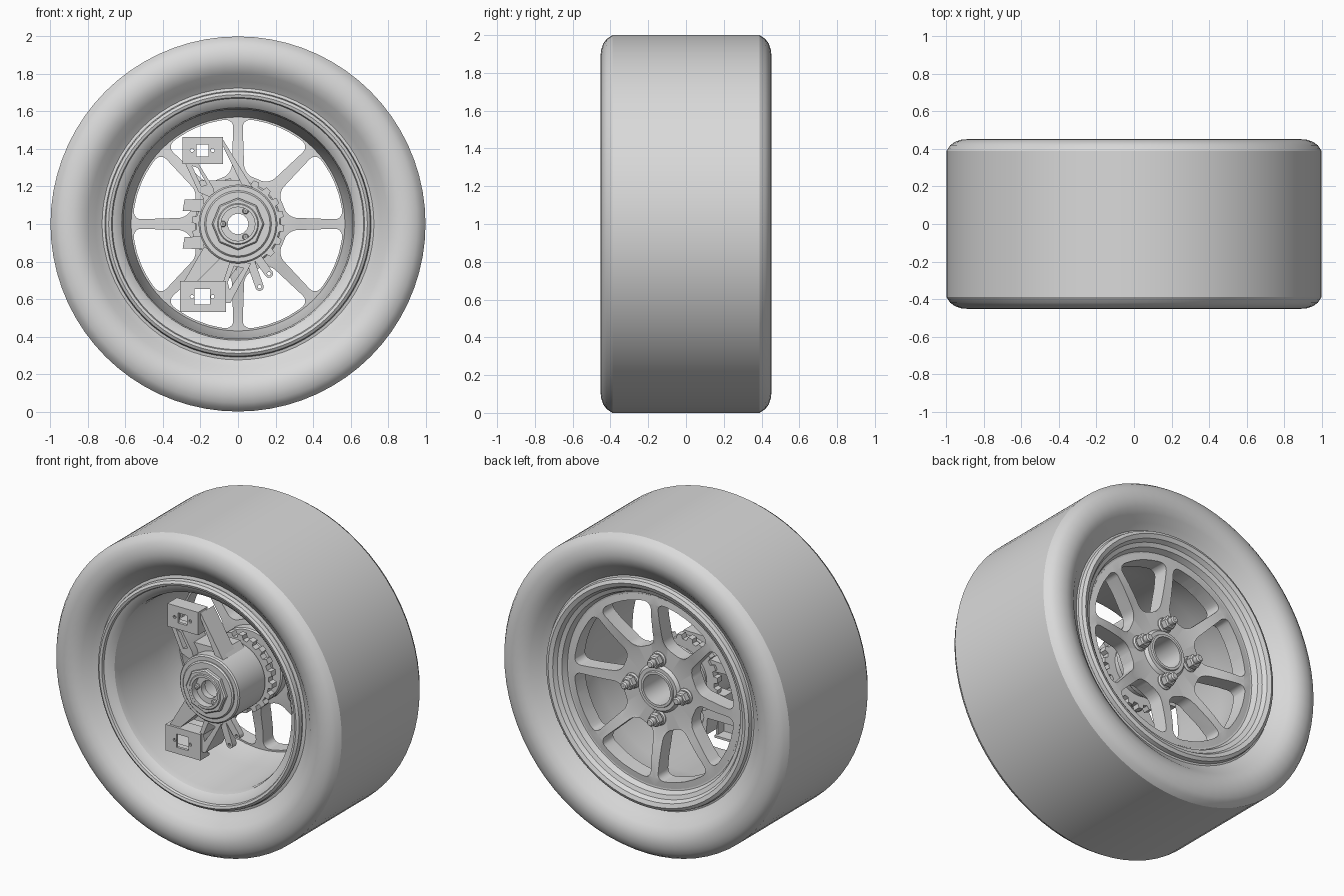
import bpy, bmesh, math

if "Cube" in bpy.data.objects:
    bpy.data.objects.remove(bpy.data.objects["Cube"])

grey = bpy.data.materials.new("plain grey")
grey.use_nodes = True
COLOUR = (0.7, 0.7, 0.7, 1)
grey.diffuse_color = COLOUR
grey.node_tree.nodes["Principled BSDF"].inputs["Base Color"].default_value = COLOUR
AXLE = 1.0
parts = []


def finish(ob):
    ob.data.materials.clear()
    ob.data.materials.append(grey)
    parts.append(ob)
    return ob


def select_only(ob):
    bpy.ops.object.select_all(action='DESELECT')
    ob.select_set(True)
    bpy.context.view_layer.objects.active = ob


def mesh_object(name, bm):
    bmesh.ops.recalc_face_normals(bm, faces=bm.faces)
    me = bpy.data.meshes.new(name)
    bm.to_mesh(me)
    bm.free()
    ob = bpy.data.objects.new(name, me)
    bpy.context.collection.objects.link(ob)
    return ob


def lathe(name, profile, n=64, cx=0, cz=AXLE):
    """Closed (radius, y) profile turned around a line along y."""
    bm = bmesh.new()
    rings = []
    for i in range(n):
        a = math.tau * i / n
        rings.append([bm.verts.new((cx + r * math.cos(a), y, cz + r * math.sin(a)))
                      for r, y in profile])
    m = len(profile)
    for i in range(n):
        p, q = rings[i], rings[(i + 1) % n]
        for j in range(m):
            k = (j + 1) % m
            bm.faces.new((p[j], p[k], q[k], q[j]))
    return finish(mesh_object(name, bm))


def tube(name, r0, r1, y0, y1, **kw):
    c = min(0.008, (r1 - r0) / 3)
    return lathe(name, [(r0, y0), (r1 - c, y0), (r1, y0 + c),
                        (r1, y1 - c), (r1 - c, y1), (r0, y1)], **kw)


def circle(cx, cz, r, n=24):
    return [(cx + r * math.cos(math.tau * i / n), cz + r * math.sin(math.tau * i / n))
            for i in range(n)]


def rect(x0, x1, z0, z1):
    return [(x0, z0), (x1, z0), (x1, z1), (x0, z1)]


def plate(name, y0, y1, outline, *holes):
    """Flat x-z outline with holes, given thickness along y."""
    cu = bpy.data.curves.new(name, 'CURVE')
    cu.dimensions = '2D'
    cu.fill_mode = 'BOTH'
    cu.extrude = (y1 - y0) / 2
    for loop in (outline, *holes):
        sp = cu.splines.new('POLY')
        sp.points.add(len(loop) - 1)
        for pt, (x, z) in zip(sp.points, loop):
            pt.co = (x, z, 0, 1)
        sp.use_cyclic_u = True
    ob = bpy.data.objects.new(name, cu)
    ob.rotation_euler.x = math.pi / 2
    ob.location.y = (y0 + y1) / 2
    bpy.context.collection.objects.link(ob)
    select_only(ob)
    bpy.ops.object.convert(target='MESH')
    return finish(bpy.context.view_layer.objects.active)


# Tyre with rounded shoulders and dished sidewalls
side = [(0.69, 0.385), (0.705, 0.36), (0.725, 0.355), (0.76, 0.38), (0.80, 0.42),
        (0.84, 0.444), (0.88, 0.453), (0.92, 0.45), (0.955, 0.438), (0.98, 0.42), (1.0, 0.39)]
lathe("tyre", [(r, -y) for r, y in side] + side[::-1], 72)

# Rim barrel with front and rear lips
lathe("rim_barrel", [
    (0.71, -0.37), (0.705, -0.395), (0.69, -0.405), (0.675, -0.40), (0.67, -0.385),
    (0.645, -0.375), (0.62, -0.35), (0.612, -0.31), (0.605, 0.05), (0.575, 0.2),
    (0.565, 0.24), (0.565, 0.31), (0.61, 0.315), (0.625, 0.35), (0.65, 0.36),
    (0.665, 0.385), (0.69, 0.395), (0.71, 0.385), (0.715, 0.36), (0.66, 0.3),
    (0.64, 0.2), (0.64, -0.3)], 72)

# Dished wheel centre, cut by eight rounded windows
centre = lathe("wheel_spokes", [
    (0.10, 0.17), (0.25, 0.17), (0.33, 0.185), (0.45, 0.21), (0.59, 0.22), (0.60, 0.315),
    (0.55, 0.32), (0.45, 0.308), (0.35, 0.288), (0.27, 0.265), (0.15, 0.265),
    (0.135, 0.285), (0.105, 0.285)], 64)
bm = bmesh.new()
R_OUT, R_IN, HALF_WIDTH = 0.56, 0.27, 0.024
for k in range(8):
    mid = math.radians(22.5 + 45 * k)
    spread = math.radians(22.5) - math.asin(HALF_WIDTH / R_OUT)
    spread_in = math.radians(22.5) - math.asin(0.034 / R_IN)
    polar = [(R_OUT, mid + spread * t / 3) for t in range(-3, 4)]
    polar += [(R_IN, mid + spread_in), (R_IN, mid - spread_in)]
    low, high = [[bm.verts.new((r * math.cos(a), y, AXLE + r * math.sin(a)))
                  for r, a in polar] for y in (0.05, 0.45)]
    n = len(polar)
    bm.faces.new(low)
    bm.faces.new(high[::-1])
    for j in range(n):
        bm.faces.new((low[j], high[j], high[(j + 1) % n], low[(j + 1) % n]))
    corners = [bm.edges.get((low[j], high[j])) for j in (0, 6, 7, 8)]
    bmesh.ops.bevel(bm, geom=corners, offset=0.045, segments=5, affect='EDGES', profile=0.5)
cutter = mesh_object("window_cutter", bm)
cutter.hide_render = True
select_only(centre)
cut = centre.modifiers.new("windows", 'BOOLEAN')
cut.operation = 'DIFFERENCE'
cut.solver = 'EXACT'
cut.object = cutter
bpy.ops.object.modifier_apply(modifier=cut.name)
bpy.data.objects.remove(cutter)

# Four studs and nuts on the rear face
for k in range(4):
    a = k * math.pi / 2
    c = dict(cx=0.185 * math.cos(a), cz=AXLE + 0.185 * math.sin(a))
    tube("nut_washer", 0.01, 0.048, 0.26, 0.28, n=20, **c)
    tube("wheel_nut", 0.01, 0.042, 0.28, 0.33, n=6, **c)
    tube("wheel_stud", 0.001, 0.024, 0.2, 0.365, n=16, **c)

# Hub, spindle and upright
tube("hub_flange", 0.10, 0.23, 0.11, 0.175)
tube("hub_neck", 0.10, 0.17, -0.03, 0.13)
lathe("spindle_tube", [(0.095, -0.26), (0.095, 0.295), (0.11, 0.295), (0.115, 0.28), (0.115, -0.26)])
tube("upright_body", 0.12, 0.21, -0.29, -0.02)
tube("bearing_ring", 0.10, 0.178, -0.305, -0.27)
tube("spindle_nut", 0.10, 0.14, -0.33, -0.27, n=8)
tube("spindle_lip", 0.09, 0.112, -0.335, -0.25, n=32)
plate("spindle_end", -0.29, -0.25, circle(0, AXLE, 0.105, 32), circle(0, AXLE, 0.055))
for k in range(3):
    a = math.radians(60 + 120 * k)
    tube("end_bolt", 0.002, 0.017, -0.305, -0.28, n=12,
         cx=0.08 * math.cos(a), cz=AXLE + 0.08 * math.sin(a))

# Toothed carrier ring behind the upright
teeth = []
for k in range(20):
    for step, r in ((0, 0.222), (0.4, 0.222), (0.5, 0.247), (0.9, 0.247)):
        a = math.tau * (k + step) / 20
        teeth.append((r * math.cos(a), AXLE + r * math.sin(a)))
plate("toothed_ring", -0.01, 0.035, teeth, circle(0, AXLE, 0.15, 32))


# Suspension brackets: a drilled face with folded flanges
def bracket(name, x0, x1, z0, z1, hole):
    cx, cz = -0.19, (z0 + z1) / 2
    plate(name + "_face", -0.285, -0.268, rect(x0, x1, z0, z1),
          rect(cx - hole, cx + hole, cz - hole, cz + hole),
          circle(cx - 0.055, cz, 0.01, 10), circle(cx + 0.055, cz, 0.01, 10))
    for z in (z0, z1 - 0.014):
        plate(name + "_flange", -0.28, -0.19, rect(x0, x1, z, z + 0.014))
    for x in (x0, x1 - 0.012):
        plate(name + "_cheek", -0.28, -0.21, rect(x, x + 0.012, z0, z1))


bracket("upper_bracket", -0.295, -0.08, 1.32, 1.465, 0.032)
bracket("lower_bracket", -0.31, -0.065, 0.53, 0.695, 0.042)

# Arms joining the brackets to the upright
plate("upper_arm", -0.27, -0.10, [(-0.285, 1.33), (-0.215, 1.33), (-0.13, 1.19), (-0.12, 1.13), (-0.21, 1.17)],
      [(-0.245, 1.31), (-0.215, 1.30), (-0.165, 1.21), (-0.195, 1.20)])
plate("upper_strut", -0.26, -0.13, [(-0.08, 1.45), (-0.08, 1.415), (0.03, 1.19), (0.08, 1.19)])
plate("upper_foot", -0.22, -0.05, [(-0.24, 1.23), (-0.13, 1.12), (0.09, 1.18), (0.05, 1.235)])
plate("lower_arm", -0.27, -0.10, [(-0.29, 0.69), (-0.22, 0.69), (-0.09, 0.82), (-0.18, 0.88)])
plate("lower_strut", -0.27, -0.10, [(-0.07, 0.58), (-0.04, 0.58), (0.07, 0.79), (-0.04, 0.81), (-0.08, 0.69)],
      [(-0.045, 0.65), (0.03, 0.765), (-0.02, 0.775), (-0.055, 0.69)])
plate("lower_web", -0.13, -0.10, [(-0.28, 0.69), (-0.06, 0.69), (0.03, 0.82), (-0.16, 0.85)])


# Small rounded mounting lugs
def lug(name, ax, az, bx, bz, r, y0, y1):
    a = math.atan2(bz - az, bx - ax)
    tip = [(bx + r * math.cos(a + t * math.pi / 8), bz + r * math.sin(a + t * math.pi / 8))
           for t in range(-4, 5)]
    s, c = r * math.sin(a), r * math.cos(a)
    plate(name, y0, y1, [(ax - s, az + c), (ax + s, az - c)] + tip,
          circle(bx, bz, r * 0.45, 10))


lug("lower_lug", 0.06, 0.82, 0.115, 0.665, 0.022, -0.25, -0.21)
lug("lower_lug", 0.09, 0.84, 0.165, 0.735, 0.022, -0.25, -0.21)
for z in (0.9, 1.1):
    plate("side_tab", -0.06, 0.02, [(-0.18, z - 0.035), (-0.295, z - 0.03), (-0.285, z + 0.03), (-0.18, z + 0.035)])

# Smooth shading with crisp edges
bpy.ops.object.select_all(action='DESELECT')
for ob in parts:
    ob.select_set(True)
bpy.context.view_layer.objects.active = parts[0]
bpy.ops.object.shade_smooth_by_angle(angle=math.radians(30))
